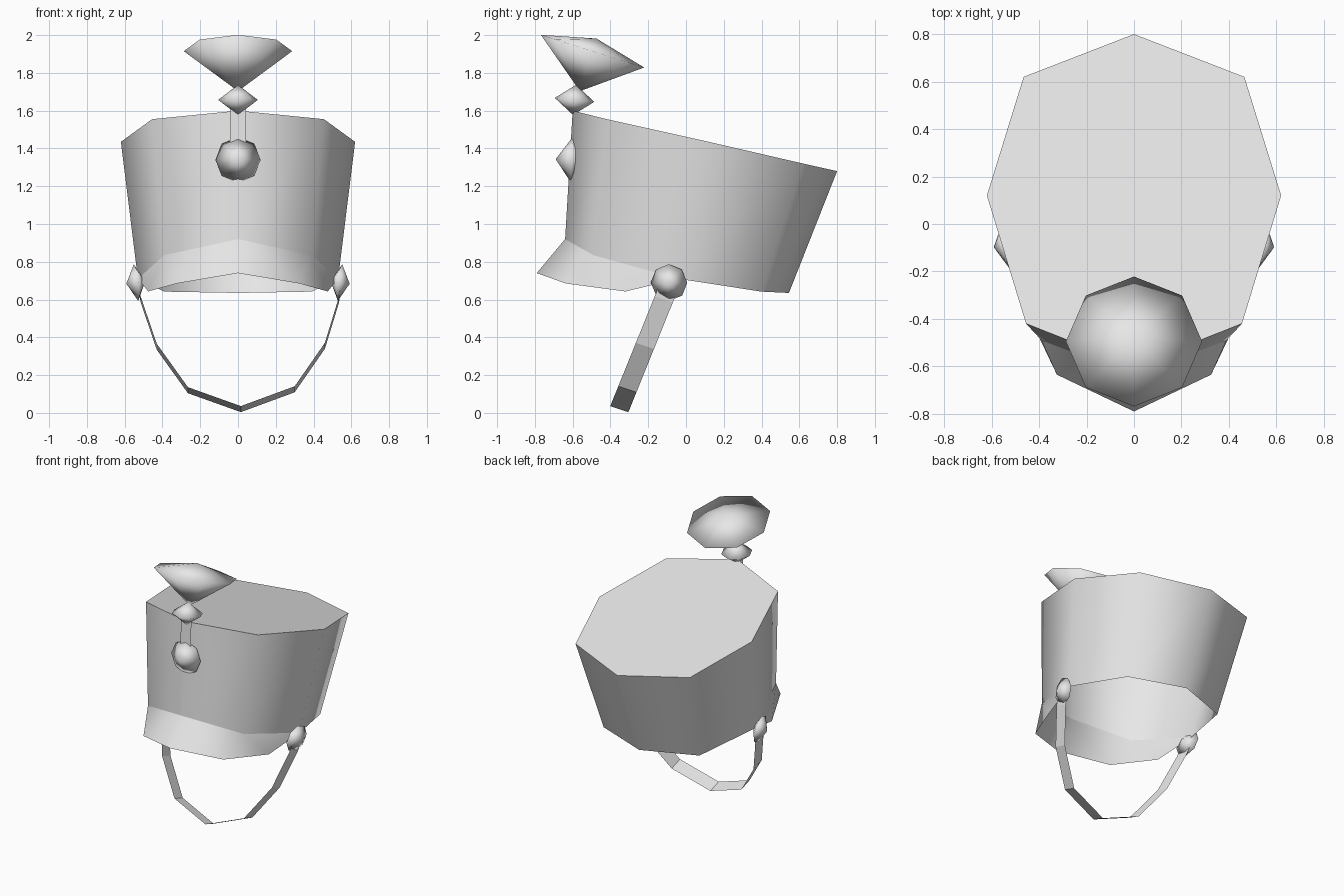
import bpy
import bmesh
import math
from mathutils import Vector

cube = bpy.data.objects.get("Cube")
if cube:
    bpy.data.objects.remove(cube, do_unlink=True)

GREY = (0.8, 0.8, 0.8, 1.0)
grey = bpy.data.materials.new("light_grey")
grey.use_nodes = True
grey.diffuse_color = GREY
grey.node_tree.nodes["Principled BSDF"].inputs["Base Color"].default_value = GREY


def finish(name, bm, smooth=True):
    bmesh.ops.recalc_face_normals(bm, faces=bm.faces)
    for face in bm.faces:
        # caps with many corners stay flat, with a crisp rim
        face.smooth = smooth and len(face.verts) <= 4
        if not face.smooth:
            for edge in face.edges:
                edge.smooth = False
    mesh = bpy.data.meshes.new(name)
    bm.to_mesh(mesh)
    bm.free()
    mesh.materials.append(grey)
    obj = bpy.data.objects.new(name, mesh)
    bpy.context.collection.objects.link(obj)
    return obj


def mirrored_ring(half):
    """Close a front-to-back half outline into a full ring."""
    return half + [(-x, y, z) for x, y, z in half[-2:0:-1]]


def double_cone(name, centre, axis, radius, outer, inner, up=(0, 0, 1)):
    """Eight-sided ring with a point on both sides along the axis."""
    centre, axis = Vector(centre), Vector(axis).normalized()
    u = Vector(up).cross(axis).normalized()
    v = axis.cross(u)
    bm = bmesh.new()
    ring = [bm.verts.new(centre + radius * (math.cos(a) * u + math.sin(a) * v))
            for a in (i * math.tau / 8 for i in range(8))]
    tips = [bm.verts.new(centre + axis * outer), bm.verts.new(centre - axis * inner)]
    for i in range(8):
        for tip in tips:
            bm.faces.new((ring[i], ring[(i + 1) % 8], tip))
    return finish(name, bm)


# Hat body: flared, open below, flat sloping crown
lower_half = [(0, -0.64, 0.92), (0.39, -0.49, 0.835), (0.53, -0.04, 0.71),
              (0.39, 0.40, 0.642), (0, 0.545, 0.635)]
upper_half = [(0, -0.60, 1.60), (0.455, -0.42, 1.555), (0.62, 0.12, 1.435),
              (0.465, 0.62, 1.32), (0, 0.80, 1.28)]
bm = bmesh.new()
low = [bm.verts.new(p) for p in mirrored_ring(lower_half)]
top = [bm.verts.new(p) for p in mirrored_ring(upper_half)]
for i in range(8):
    j = (i + 1) % 8
    bm.faces.new((low[i], low[j], top[j], top[i]))
bm.faces.new(top)
finish("hat_body", bm)

# Visor: strip flaring out from the front of the lower rim
outer_edge = [(0, -0.79, 0.74), (0.325, -0.635, 0.685), (0.475, -0.32, 0.643)]
bm = bmesh.new()
for side in (1, -1):
    inner = [bm.verts.new((side * x, y, z)) for x, y, z in lower_half[:3]]
    outer = [bm.verts.new((side * x, y, z)) for x, y, z in outer_edge]
    for i in range(2):
        bm.faces.new((inner[i], inner[i + 1], outer[i + 1], outer[i]))
bmesh.ops.remove_doubles(bm, verts=bm.verts, dist=0.001)
finish("visor", bm)

# Chin strap: thin ribbon hanging in a tilted plane
strap_path = [(-0.53, 0.68), (-0.515, 0.60), (-0.43, 0.35), (-0.265, 0.12), (0.015, 0.02),
              (0.30, 0.125), (0.46, 0.355), (0.535, 0.60), (0.545, 0.68)]
bm = bmesh.new()
rows = []
for x, z in strap_path:
    y = -0.353 + (z - 0.02) * 0.405
    rows.append([bm.verts.new((x, y + s * 0.048, z - s * 0.016)) for s in (-1, 1)])
for a, b in zip(rows, rows[1:]):
    bm.faces.new((a[0], b[0], b[1], a[1]))
finish("chin_strap", bm, smooth=False)

# Strap buttons
for name, side in (("left_button", 1), ("right_button", -1)):
    double_cone(name, (side * 0.54, -0.09, 0.69), (side, -0.15, -0.12), 0.098, 0.052, 0.05)

# Front badge, plume holder plate, bead and plume
double_cone("front_badge", (0, -0.605, 1.34), (0, -1, 0.04), 0.12, 0.085, 0.06)

bm = bmesh.new()
bm.faces.new([bm.verts.new((x, y, z)) for x, y, z in
              ((-0.042, -0.61, 1.42), (0.042, -0.61, 1.42),
               (0.042, -0.60, 1.65), (-0.042, -0.60, 1.65))])
finish("plume_holder", bm, smooth=False)

double_cone("plume_bead", (0, -0.59, 1.657), (0, 0.1, 1), 0.105, 0.08, 0.08, up=(0, 1, 0))
double_cone("plume", (0, -0.495, 1.915), (0, 0.3, 0.95), 0.287, 0.07, 0.222, up=(0, 1, 0))
